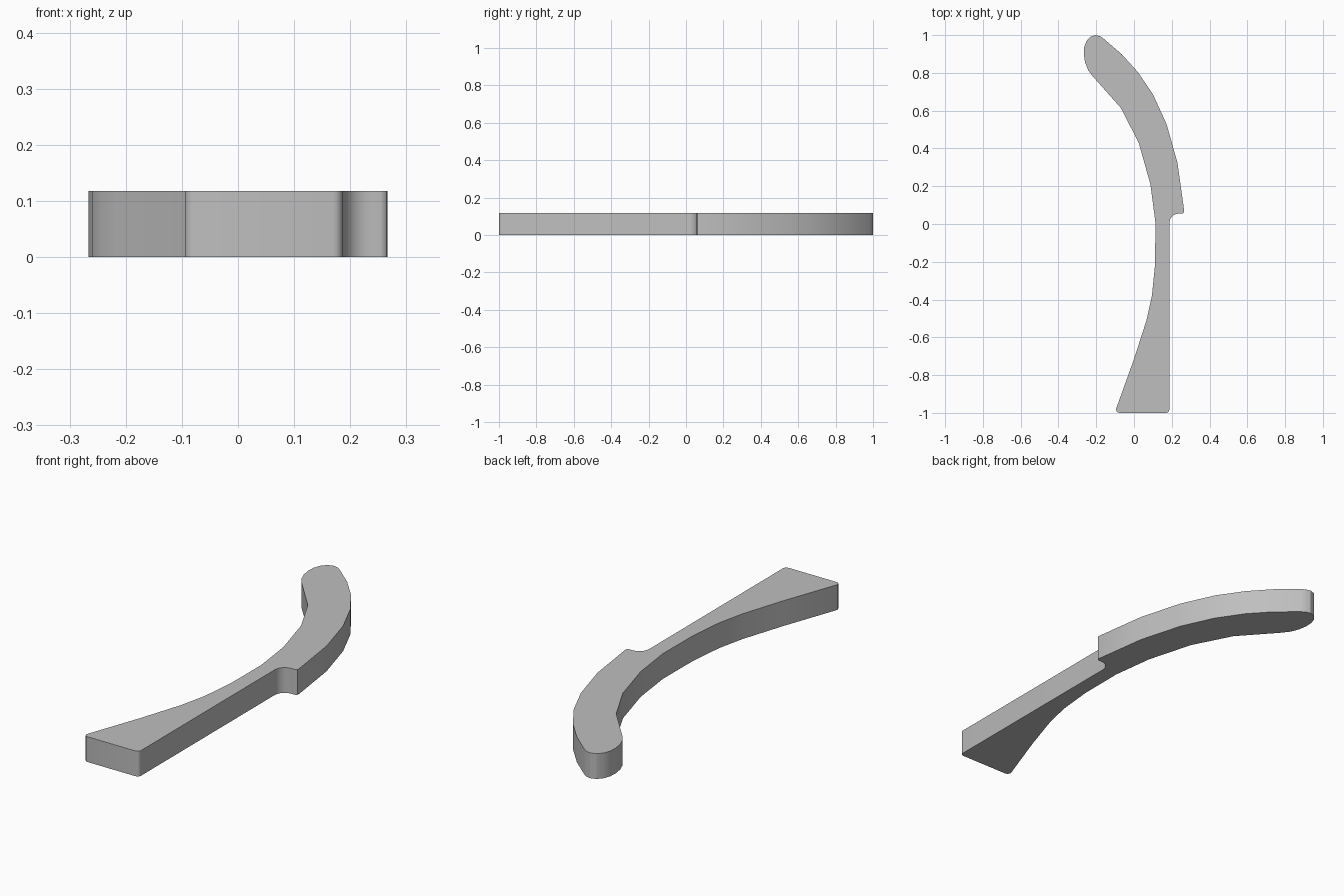
import bpy
import bmesh
from math import sin, cos, radians

HEIGHT = 0.118

if "Cube" in bpy.data.objects:
    bpy.data.objects.remove(bpy.data.objects["Cube"], do_unlink=True)


def arc(centre_x, centre_y, radius, start, end, steps):
    """Points along a circular arc, angles in degrees."""
    angles = [radians(start + (end - start) * i / steps) for i in range(steps + 1)]
    return [(centre_x + radius * cos(a), centre_y + radius * sin(a)) for a in angles]


def make_material(name, colour):
    material = bpy.data.materials.new(name)
    material.use_nodes = True
    material.diffuse_color = colour
    for node in material.node_tree.nodes:
        if node.type == 'BSDF_PRINCIPLED':
            node.inputs["Base Color"].default_value = colour
    return material


def extrude_outline(name, outline, height, material):
    """Turn a closed outline into a solid plate standing on the ground."""
    bm = bmesh.new()
    base = bm.faces.new([bm.verts.new((x, y, 0)) for x, y in outline])
    result = bmesh.ops.extrude_face_region(bm, geom=[base], use_keep_orig=True)
    top = [item for item in result["geom"] if isinstance(item, bmesh.types.BMVert)]
    bmesh.ops.translate(bm, verts=top, vec=(0, 0, height))
    bmesh.ops.recalc_face_normals(bm, faces=bm.faces)
    mesh = bpy.data.meshes.new(name)
    bm.to_mesh(mesh)
    bm.free()
    mesh.materials.append(material)
    obj = bpy.data.objects.new(name, mesh)
    bpy.context.collection.objects.link(obj)
    bpy.ops.object.select_all(action='DESELECT')
    obj.select_set(True)
    bpy.context.view_layer.objects.active = obj
    bpy.ops.object.shade_smooth_by_angle(angle=radians(30))
    return obj


# Outline runs, counterclockwise from the foot
foot_left = arc(-0.077, -0.982, 0.018, 160, 270, 4)
foot_right = arc(0.169, -0.982, 0.018, 270, 360, 4)
notch = arc(0.237, 0.005, 0.05, 180, 90, 6)
lip = arc(0.254, 0.067, 0.012, -90, 0, 3)
outer_curve = [(0.23, 0.325), (0.172, 0.53), (0.1, 0.687), (0.02, 0.805), (-0.066, 0.9)]
rounded_tip = [(-0.162, 0.982), (-0.18, 0.994), (-0.205, 1), (-0.232, 0.991),
               (-0.252, 0.968), (-0.264, 0.935), (-0.266, 0.9),
               (-0.259, 0.855), (-0.243, 0.815), (-0.217, 0.78)]
inner_curve = [(-0.07, 0.615), (0.025, 0.43), (0.087, 0.21), (0.113, 0.01),
               (0.112, -0.21), (0.095, -0.38), (0.066, -0.51), (0, -0.715)]

# Curved handle plate
grey = make_material("plain grey", (0.52, 0.52, 0.52, 1))
extrude_outline("curved_handle",
                foot_left + foot_right + notch + lip + outer_curve + rounded_tip + inner_curve,
                HEIGHT, grey)
